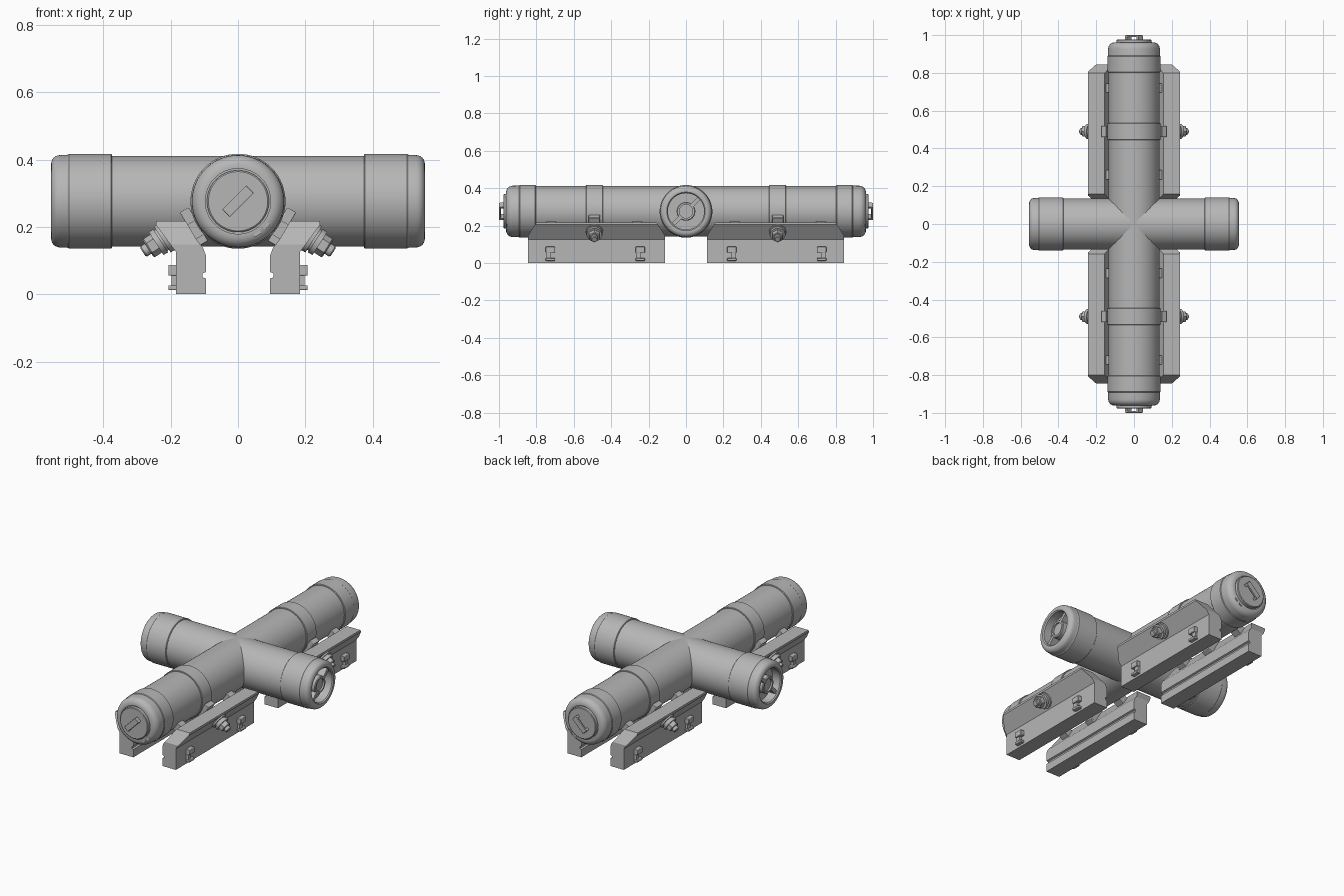
import bpy, bmesh, math
from mathutils import Matrix, Vector

if "Cube" in bpy.data.objects:
    bpy.data.objects.remove(bpy.data.objects["Cube"], do_unlink=True)

AXIS_Z = 0.276      # height of the tube centre lines
TUBE_R = 0.135
CAP_R = 0.141
CENTRE = Vector((0, 0, AXIS_Z))

grey = bpy.data.materials.new("plain_grey")
grey.use_nodes = True
grey.diffuse_color = (0.47, 0.47, 0.47, 1)
grey.node_tree.nodes["Principled BSDF"].inputs["Base Color"].default_value = (0.47, 0.47, 0.47, 1)


def finish(bm, name, mirror="", bevel=0):
    """Turn a bmesh into a shaded object, mirrored across the world axes given."""
    bmesh.ops.recalc_face_normals(bm, faces=bm.faces)
    mesh = bpy.data.meshes.new(name)
    bm.to_mesh(mesh)
    bm.free()
    mesh.materials.append(grey)
    obj = bpy.data.objects.new(name, mesh)
    bpy.context.collection.objects.link(obj)
    bpy.ops.object.select_all(action="DESELECT")
    obj.select_set(True)
    bpy.context.view_layer.objects.active = obj
    bpy.ops.object.shade_smooth_by_angle(angle=math.radians(32))
    if bevel:
        mod = obj.modifiers.new("bevel", "BEVEL")
        mod.width, mod.segments = bevel, 2
    if mirror:
        mod = obj.modifiers.new("mirror", "MIRROR")
        mod.use_axis = ["X" in mirror, "Y" in mirror, False]
        mod.use_mirror_merge = False
    return obj


def lathe(name, profile, origin, direction, mirror="", sides=64):
    """Revolve (radius, distance) points around a direction."""
    bm = bmesh.new()
    rings = []
    for r, h in profile:
        if r == 0:
            rings.append([bm.verts.new((0, 0, h))] * sides)
        else:
            rings.append([bm.verts.new((r * math.cos(a), r * math.sin(a), h))
                          for a in (2 * math.pi * i / sides for i in range(sides))])
    for low, high in zip(rings, rings[1:]):
        for i in range(sides):
            j = (i + 1) % sides
            bm.faces.new(dict.fromkeys((low[i], low[j], high[j], high[i])))
    turn = Vector((0, 0, 1)).rotation_difference(Vector(direction)).to_matrix().to_4x4()
    bm.transform(Matrix.Translation(origin) @ turn)
    return finish(bm, name, mirror)


def box(name, size, matrix, mirror="", bevel=0):
    bm = bmesh.new()
    bmesh.ops.create_cube(bm, size=1)
    bm.transform(matrix @ Matrix.Diagonal((*size, 1)))
    return finish(bm, name, mirror, bevel)


def fillet(r, end, radius, steps=6):
    """Quarter-round profile points from the side wall to the end face."""
    return [(r - radius + radius * math.cos(a), end - radius + radius * math.sin(a))
            for a in (math.pi / 2 * i / steps for i in range(steps + 1))]


X, Y = (1, 0, 0), (0, -1, 0)

# Crossing tubes
lathe("long_tube", [(TUBE_R, -0.84), (TUBE_R, 0.84)], CENTRE, Y)
lathe("cross_tube", [(TUBE_R, -0.45), (TUBE_R, 0.45)], CENTRE, X)

# Long tube end caps, with a stepped sleeve, a rounded nose and a raised disc
lathe("long_end_cap",
      [(TUBE_R - 0.01, 0.803), (CAP_R - 0.003, 0.803), (CAP_R, 0.806), (CAP_R, 0.888), (CAP_R - 0.003, 0.892)]
      + fillet(0.137, 0.962, 0.035)
      + [(0.097, 0.962), (0.097, 0.956), (0.092, 0.956), (0.092, 0.973), (0.088, 0.976), (0, 0.976)],
      CENTRE, Y, "Y")

# Cross tube end caps, recessed around a hub
lathe("cross_end_cap",
      [(TUBE_R - 0.01, 0.374), (CAP_R - 0.003, 0.374), (CAP_R, 0.377), (CAP_R, 0.502), (CAP_R - 0.003, 0.506)]
      + fillet(0.137, 0.555, 0.026)
      + [(0.103, 0.555), (0.097, 0.549), (0.097, 0.50), (0, 0.50)],
      CENTRE, X, "X")
lathe("recess_hub", [(0.05, 0.495), (0.05, 0.537), (0.046, 0.541), (0.036, 0.541), (0.036, 0.531), (0, 0.531)],
      CENTRE, X, "X", 40)
for side in (-1, 1):
    spoke = Matrix.Translation(CENTRE + Vector((0.52, 0, 0))) @ Matrix.Rotation(math.radians(45), 4, "X")
    box("recess_spoke", (0.045, 0.056, 0.02), spoke @ Matrix.Translation((0, side * 0.072, 0)), "X")

# Diagonal grab handles on the long ends
tilt = Matrix.Translation(CENTRE) @ Matrix.Rotation(math.radians(-45), 4, "Y")
box("handle_bar", (0.1, 0.01, 0.032), tilt @ Matrix.Translation((0, -0.995, 0)), "Y", 0.002)
for side in (-1, 1):
    box("handle_leg", (0.014, 0.03, 0.032), tilt @ Matrix.Translation((side * 0.043, -0.98, 0)), "Y")
    box("end_stud", (0.01, 0.012, 0.022),
        Matrix.Translation(CENTRE) @ Matrix.Rotation(math.radians(50 + side * 9), 4, "Y")
        @ Matrix.Translation((0.112, -0.957, 0)), "Y")

# Clamp straps with raised edges
lathe("clamp_strap", [(TUBE_R - 0.01, 0.445), (0.139, 0.445), (CAP_R, 0.447), (CAP_R, 0.533), (0.139, 0.535),
                      (TUBE_R - 0.01, 0.535)], CENTRE, Y, "Y")

# Support rails: one cross-section extruded, then both top corners sliced off
section = [(0.095, 0), (0.184, 0), (0.184, 0.125), (0.243, 0.205), (0.243, 0.217), (0.155, 0.217),
           (0.122, 0.16), (0.104, 0.138), (0.095, 0.115), (0.095, 0.066), (0.105, 0.062),
           (0.105, 0.05), (0.095, 0.046)]
NEAR, FAR = -0.112, -0.845
bm = bmesh.new()
face = bm.faces.new([bm.verts.new((x, FAR, z)) for x, z in section])
grown = bmesh.ops.extrude_face_region(bm, geom=[face])["geom"]
bmesh.ops.translate(bm, verts=[v for v in grown if isinstance(v, bmesh.types.BMVert)], vec=(0, NEAR - FAR, 0))
bmesh.ops.recalc_face_normals(bm, faces=bm.faces)
for y, out in ((FAR, -1), (NEAR, 1)):
    cut = bmesh.ops.bisect_plane(bm, geom=bm.verts[:] + bm.edges[:] + bm.faces[:],
                                 plane_co=(0, y, 0.147), plane_no=(0, out * 0.07, 0.046), clear_outer=True)
    edges = [e for e in cut["geom_cut"] if isinstance(e, bmesh.types.BMEdge)]
    bmesh.ops.contextual_create(bm, geom=edges)
finish(bm, "support_rail", "XY")

# Rail clips along the outer walls
for y in (-0.725, -0.245):
    box("clip_head", (0.03, 0.05, 0.032), Matrix.Translation((0.192, y, 0.071)), "XY", 0.003)
    box("clip_stem", (0.02, 0.026, 0.044), Matrix.Translation((0.188, y - 0.01, 0.034)), "XY")
    box("clip_foot", (0.03, 0.05, 0.014), Matrix.Translation((0.192, y, 0.019)), "XY", 0.003)

# Clamp bolts through the slanted rail faces
bolt_dir = Vector((0.84, 0, -0.54)).normalized()
bolt_at = Vector((0.213, -0.49, 0.17))
lathe("bolt_washers", [(0.046, -0.005), (0.046, 0.014), (0.036, 0.014), (0.036, 0.02), (0.041, 0.02),
                       (0.041, 0.036), (0, 0.036)], bolt_at, bolt_dir, "XY", 32)
lathe("bolt_nut", [(0.032, 0.034), (0.032, 0.06), (0.028, 0.064), (0, 0.064)], bolt_at, bolt_dir, "XY", 6)
lathe("bolt_stud", [(0.018, 0.06), (0.018, 0.079), (0.014, 0.083), (0, 0.083)], bolt_at, bolt_dir, "XY", 24)

# Pads joining each strap to its rail
pad = Matrix.Translation(CENTRE + Vector((0, -0.49, 0))) @ Matrix.Rotation(math.radians(30), 4, "Y")
box("strap_pad", (0.03, 0.06, 0.115), pad @ Matrix.Translation((0.151, 0, 0)), "XY", 0.003)
for y in (-0.72, -0.26):
    shift = Matrix.Translation((0.149, y + 0.49, -0.01))
    box("rest_pad", (0.04, 0.05, 0.05), pad @ shift, "XY")
